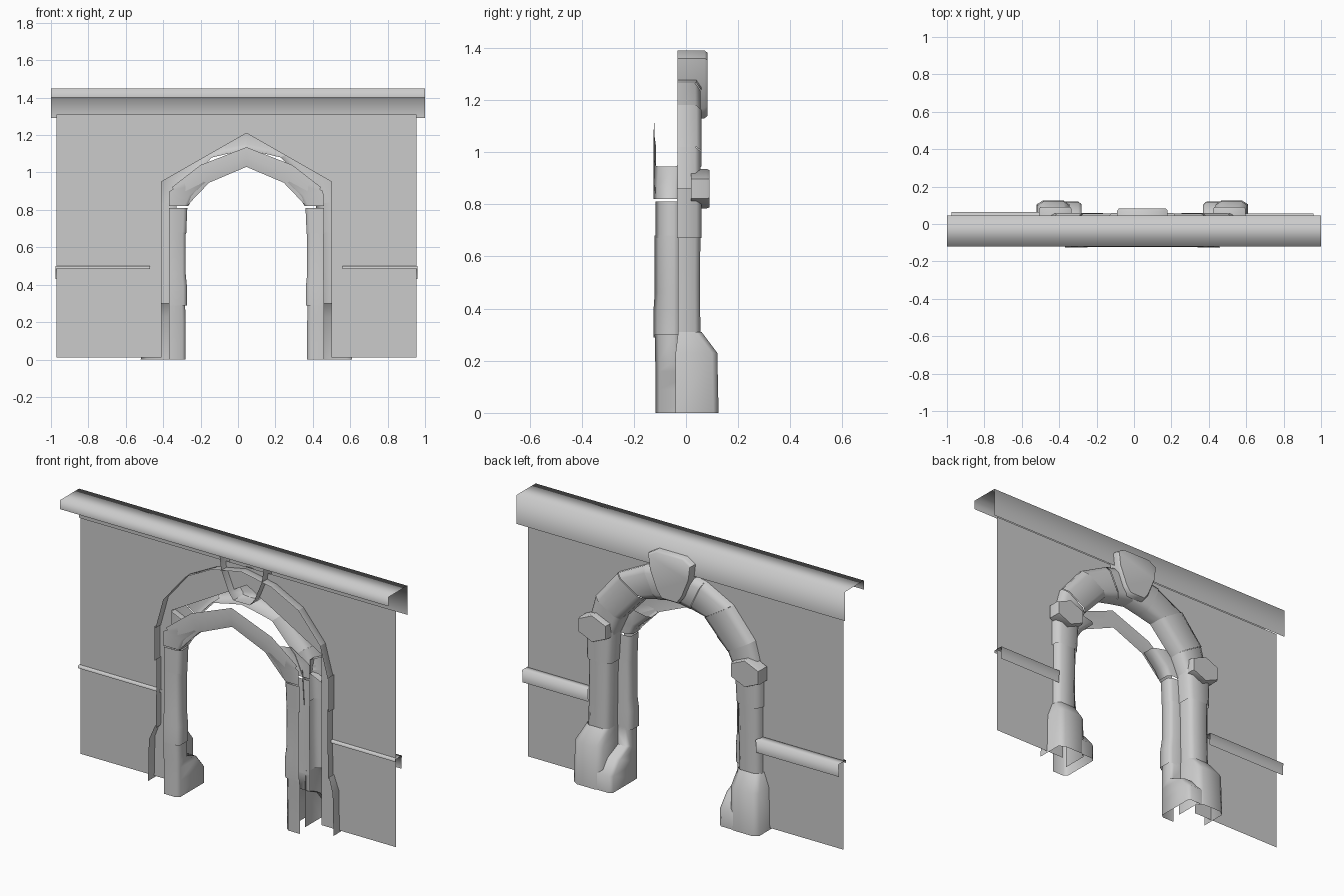
import bpy, bmesh, math

cube = bpy.data.objects.get("Cube")
if cube:
    bpy.data.objects.remove(cube, do_unlink=True)

CX = 0.045  # centre line of the arch

stone = bpy.data.materials.new("grey stone")
stone.use_nodes = True
grey = (0.6, 0.6, 0.6, 1)
stone.diffuse_color = grey
stone.node_tree.nodes["Principled BSDF"].inputs["Base Color"].default_value = grey


def make(name, verts, faces, angle=60):
    me = bpy.data.meshes.new(name)
    me.from_pydata(verts, [], faces)
    bm = bmesh.new()
    bm.from_mesh(me)
    bmesh.ops.recalc_face_normals(bm, faces=bm.faces)
    bm.to_mesh(me)
    bm.free()
    me.materials.append(stone)
    me.polygons.foreach_set("use_smooth", [True] * len(me.polygons))
    me.set_sharp_from_angle(angle=math.radians(angle))
    ob = bpy.data.objects.new(name, me)
    bpy.context.collection.objects.link(ob)
    return ob


def loft(name, rows, angle=60):
    """Skin a grid of points."""
    n = len(rows[0])
    faces = [(r * n + i, r * n + i + 1, (r + 1) * n + i + 1, (r + 1) * n + i)
             for r in range(len(rows) - 1) for i in range(n - 1)]
    return make(name, [p for row in rows for p in row], faces, angle)


def moulding(name, x0, x1, profile, angle=100):
    """Thin open profile (y, z) run along x."""
    return loft(name, [[(x, y, z) for y, z in profile] for x in (x0, x1)], angle)


def capped_prism(name, outline, y0, y1, inset=0.9):
    """Outline (x, z) run along y, closed with a softened cap at the back."""
    n = len(outline)
    mx = sum(p[0] for p in outline) / n
    mz = sum(p[1] for p in outline) / n
    verts = []
    for y, k in ((y0, 1), (y1 - 0.012, 1), (y1, inset)):
        verts += [(mx + (x - mx) * k, y, mz + (z - mz) * k) for x, z in outline]
    faces = [(r * n + i, r * n + (i + 1) % n, (r + 1) * n + (i + 1) % n, (r + 1) * n + i)
             for r in range(2) for i in range(n)]
    faces.append(tuple(range(2 * n, 3 * n)))
    return make(name, verts, faces, 50)


# Cross-sections: (share from inner to outer edge, 0 front / 1 back, inset in y)
OPEN_FRONT = [(1, 0, 0), (1, 1, .02), (.82, 1, 0), (.18, 1, 0), (0, 1, .02), (0, 0, 0)]
OPEN_SIDE = [(1, 0, 0), (.2, 0, 0), (0, 0, .015), (0, 1, .015), (.2, 1, 0), (1, 1, 0)]


def stone_shell(name, section, stations):
    """One stone on each side; station = inner u, z, outer u, z, front y, back y."""
    for side, s in (("left", 1), ("right", -1)):
        rows = []
        for ui, zi, uo, zo, yf, yb in stations:
            rows.append([(CX + s * (ui + (uo - ui) * t),
                          yb - d if back else yf + d,
                          zi + (zo - zi) * t) for t, back, d in section])
        loft(f"{side}_{name}", rows)


# Wall sheet with a gabled opening
wall = [(-.97, .01), (-.41, .01), (-.41, .95), (CX, 1.21), (.5, .95), (.5, .01),
        (.955, .01), (.955, 1.31), (-.97, 1.31)]
make("wall", [(x, .013, z) for x, z in wall], [tuple(range(len(wall)))])

# Cornice and string courses
moulding("cornice", -1, 1, [(.045, 1.29), (.045, 1.45), (-.12, 1.45), (-.12, 1.40)])
moulding("right_string_course", -.975, -.47, [(.06, .43), (.065, .5), (0, .5), (0, .485)])
moulding("left_string_course", .56, .96, [(.05, .43), (.055, .5), (0, .5), (0, .485)])

# Outer arch: base, shaft and impost
stone_shell("outer_base", OPEN_FRONT, [
    (.39, 0, .565, 0, -.04, .125), (.39, .23, .56, .23, -.04, .12),
    (.392, .31, .53, .31, -.03, .06)])
stone_shell("outer_shaft", OPEN_FRONT, [
    (.395, .3, .525, .3, -.03, .055), (.39, .5, .522, .5, -.03, .054),
    (.388, .68, .522, .68, -.03, .055)])
stone_shell("impost", OPEN_FRONT, [
    (.382, .67, .53, .67, -.035, .06), (.37, .86, .53, .86, -.035, .06)])

# Outer arch: ring stones
ring = [(.37, .83, .525, .85), (.325, .93, .478, 1.02), (.185, 1.08, .345, 1.18),
        (.1, 1.1, .18, 1.265), (0, 1.12, 0, 1.3)]
for i in range(len(ring) - 1):
    yb = .055 + .005 * (i % 2)
    stone_shell(f"ring_stone_{i + 1}", OPEN_FRONT,
                [ring[i] + (-.033, yb), ring[i + 1] + (-.033, yb)])

# Hexagonal bosses
for side, s in (("left", 1), ("right", -1)):
    hexagon = [(CX + s * .465 + .1 * math.sin(a), .86 + .076 * math.cos(a))
               for a in (math.pi / 3 * k for k in range(6))]
    capped_prism(f"{side}_boss", hexagon, .02, .09, .94)

# Keystone
half = [(.05, 1.13), (.08, 1.17), (.125, 1.28), (.135, 1.36), (.085, 1.39)]
outline = [(CX + u, z) for u, z in half] + [(CX - u, z) for u, z in reversed(half)]
capped_prism("keystone", outline, -.033, .083, .93)

# Inner arch: legs with a projecting foot, and capitals
stone_shell("inner_base", OPEN_SIDE, [
    (.325, 0, .415, 0, -.117, .12), (.325, .09, .415, .09, -.117, .118),
    (.325, .16, .415, .16, -.117, .06), (.325, .2, .415, .2, -.118, -.03),
    (.328, .3, .415, .3, -.12, -.03)])
stone_shell("inner_lower_shaft", OPEN_SIDE, [
    (.318, .29, .415, .29, -.125, -.03), (.318, .39, .415, .39, -.125, -.03),
    (.325, .46, .412, .46, -.12, -.03), (.325, .68, .412, .68, -.12, -.03)])
stone_shell("inner_upper_shaft", OPEN_SIDE, [
    (.322, .67, .415, .67, -.117, -.03), (.316, .81, .415, .81, -.117, -.03)])
stone_shell("capital", OPEN_SIDE, [
    (.312, .82, .415, .82, -.125, -.03), (.28, .87, .41, .9, -.125, -.03),
    (.2, .945, .3, .965, -.12, -.03)])

# Inner arch: thin front band
band = [(.31, .83, .4, .92), (.2, .945, .245, 1.04), (0, 1.03, 0, 1.135)]
rows = [(CX - a, b, CX - c, d) for a, b, c, d in band]
rows += [(CX + a, b, CX + c, d) for a, b, c, d in reversed(band[:-1])]
loft("inner_arch_band", [[(a, -.116, b), ((a + c) / 2, -.124, (b + d) / 2), (c, -.12, d)]
                         for a, b, c, d in rows])
